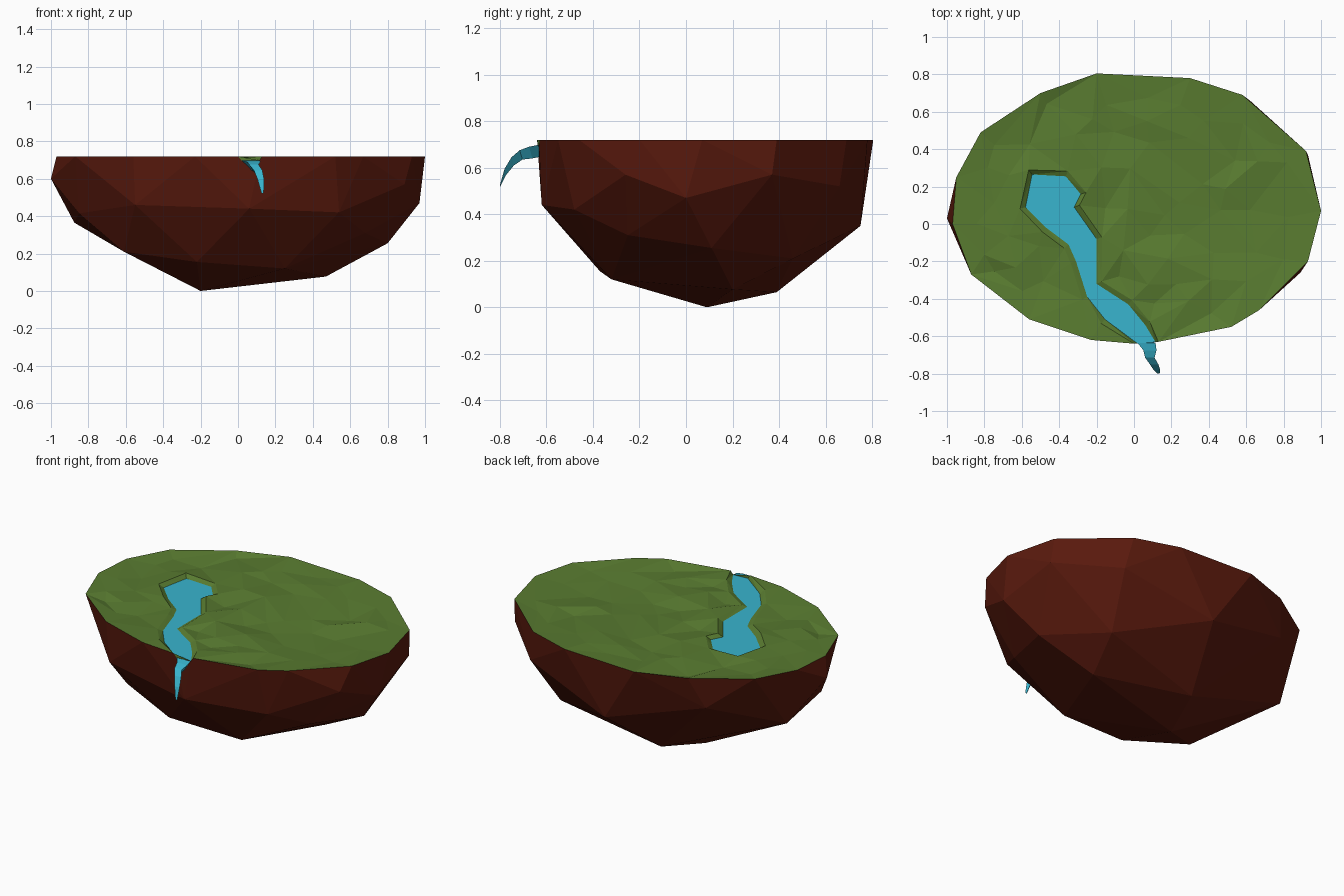
import bpy, bmesh, random
from mathutils import Vector
from mathutils.geometry import delaunay_2d_cdt

if "Cube" in bpy.data.objects:
    bpy.data.objects.remove(bpy.data.objects["Cube"])

random.seed(7)
TOP, WATER = 0.72, 0.698


def material(name, rgb):
    m = bpy.data.materials.new(name)
    m.diffuse_color = (*rgb, 1)
    m.use_nodes = True
    m.node_tree.nodes["Principled BSDF"].inputs["Base Color"].default_value = m.diffuse_color
    return m


def add_object(name, verts, faces, mat):
    me = bpy.data.meshes.new(name)
    me.from_pydata(verts, [], faces)
    me.materials.append(mat)
    ob = bpy.data.objects.new(name, me)
    bpy.context.collection.objects.link(ob)
    bm = bmesh.new()
    bm.from_mesh(me)
    bmesh.ops.delete(bm, geom=[v for v in bm.verts if not v.link_faces], context='VERTS')
    bm.to_mesh(me)
    bm.free()
    return ob


soil = material("soil", (0.10, 0.010, 0.004))
green = material("green", (0.10, 0.20, 0.03))
blue = material("blue", (0.04, 0.46, 0.62))

# Island rim, from the east side of the river mouth round to its west side
rim = [(0.13, -0.63), (0.52, -0.55), (0.67, -0.46), (0.93, -0.2), (1.0, 0.07),
       (0.92, 0.39), (0.58, 0.69), (0.3, 0.78), (-0.2, 0.805), (-0.5, 0.7),
       (-0.82, 0.49), (-0.95, 0.25), (-0.97, 0.0), (-0.87, -0.27),
       (-0.56, -0.51), (-0.23, -0.62), (0.0, -0.64)]
# Water outline, up the west bank and back down the east bank
stream = [(0.018, -0.6386), (-0.155, -0.51), (-0.25, -0.39), (-0.31, -0.2),
          (-0.35, -0.11), (-0.47, -0.02), (-0.58, 0.09), (-0.545, 0.265),
          (-0.365, 0.255), (-0.285, 0.16), (-0.32, 0.09), (-0.2, -0.08),
          (-0.2, -0.32), (-0.03, -0.43), (0.06, -0.54), (0.115, -0.6312)]

# Rock underside: hull of a few lower points, open at the top
low = [(-0.2, 0.09, 0), (0.47, 0.2, 0.077), (-0.1, 0.39, 0.065), (-0.22, -0.37, 0.155),
       (0.25, -0.32, 0.12), (-0.61, -0.23, 0.21), (0.8, 0.11, 0.255), (0.55, 0.46, 0.21),
       (0.68, -0.25, 0.31), (0.04, 0.75, 0.35), (-0.875, 0.25, 0.365), (-0.85, -0.13, 0.415),
       (0.06, -0.62, 0.44), (0.54, -0.48, 0.42), (-0.55, -0.49, 0.46), (0.97, 0.0, 0.47),
       (-0.57, 0.62, 0.52), (0.62, 0.66, 0.52), (0.93, 0.37, 0.57), (-1.0, 0.03, 0.6),
       (0.89, -0.26, 0.57)]
bm = bmesh.new()
for p in low + [(x, y, TOP) for x, y in rim]:
    bm.verts.new(p)
bmesh.ops.convex_hull(bm, input=bm.verts)
bmesh.ops.delete(bm, geom=[v for v in bm.verts if not v.link_faces], context='VERTS')
bmesh.ops.delete(bm, geom=[f for f in bm.faces if min(v.co.z for v in f.verts) > TOP - 0.01],
                 context='FACES')

# Notch in the rock where the stream leaves
ends = [min(bm.verts, key=lambda v: (v.co - Vector((*p, TOP))).length) for p in (rim[-1], rim[0])]
edge = next((e for e in ends[0].link_edges if ends[1] in e.verts), None)
if edge:
    edge, v1 = bmesh.utils.edge_split(edge, ends[0], 0.14)
    rest = next(e for e in v1.link_edges if ends[1] in e.verts)
    v2 = bmesh.utils.edge_split(rest, ends[1], 0.13)[1]
    v1.co, v2.co = (*stream[0], WATER), (*stream[-1], WATER)
bmesh.ops.triangulate(bm, faces=[f for f in bm.faces if len(f.verts) > 3])
bmesh.ops.recalc_face_normals(bm, faces=bm.faces)
me = bpy.data.meshes.new("island_rock")
bm.to_mesh(me)
bm.free()
me.materials.append(soil)
bpy.context.collection.objects.link(bpy.data.objects.new("island_rock", me))

# Top of the bank, a little outside the water
bank = []
for i in range(1, len(stream) - 1):
    d = (Vector(stream[i + 1]) - Vector(stream[i - 1])).normalized()
    bank.append(Vector(stream[i]) + 0.03 * Vector((-d.y, d.x)))

# Scattered ground points, kept clear of the stream and the rim
guard = []
for a, b in zip(stream, stream[1:]):
    guard += [Vector(a).lerp(Vector(b), t / 4) for t in range(5)]
guard.append(Vector((-0.43, 0.12)))
scatter = []
while len(scatter) < 55:
    p = Vector((random.uniform(-0.85, 0.9), random.uniform(-0.5, 0.7)))
    if ((p.x / 0.92) ** 2 + ((p.y - 0.08) / 0.66) ** 2 < 1
            and all((p - g).length > 0.1 for g in guard + scatter)):
        scatter.append(p)

# Triangulate meadow, banks and stream together
nr, ns, nb = len(rim), len(stream), len(bank)
points = [Vector(p) for p in rim + stream] + bank + scatter
s_ids = list(range(nr, nr + ns))
b_ids = [nr - 1] + list(range(nr + ns, nr + ns + nb)) + [0]
outline = list(range(nr)) + [s_ids[0], s_ids[-1], 0]
edges = [e for c in (outline, b_ids) for e in zip(c, c[1:])]
flat, _, tris, src, _, owners = delaunay_2d_cdt(points, edges, [s_ids[::-1]], 0, 1e-5, True)

wet = [f for f, o in zip(tris, owners) if o]
dry = [f for f, o in zip(tris, owners) if not o]
wet_ids = {i for f in wet for i in f}
ground = []
for i, p in enumerate(flat):
    z = TOP
    if i in wet_ids:
        z = WATER
    elif src[i] and src[i][0] >= nr + ns + nb:
        z = TOP - random.uniform(0, 0.03)
    elif src[i] and src[i][0] >= nr + ns:
        z = TOP - random.uniform(0, 0.012)
    ground.append((p.x, p.y, z))
add_object("grass_top", ground, dry, green)
add_object("stream", ground, wet, blue)

# Waterfall: tapering wedge sections (left x, right x, y, top z, thickness)
sections = [(0.018, 0.115, -0.635, 0.698, 0.05), (0.05, 0.12, -0.675, 0.69, 0.05),
            (0.06, 0.11, -0.715, 0.675, 0.04), (0.085, 0.13, -0.75, 0.645, 0.035),
            (0.105, 0.14, -0.78, 0.595, 0.025), (0.125, 0.137, -0.8, 0.525, 0.005)]
verts, faces = [], []
for l, r, y, z, t in sections:
    verts += [(l, y, z), (r, y, z), ((l + r) / 2, y + t * 0.3, z - t)]
for k in range(0, 3 * (len(sections) - 1), 3):
    for a in range(3):
        b = (a + 1) % 3
        faces.append((k + a, k + 3 + a, k + 3 + b, k + b))
faces += [(0, 1, 2), (len(verts) - 1, len(verts) - 2, len(verts) - 3)]
add_object("waterfall", verts, faces, blue)
